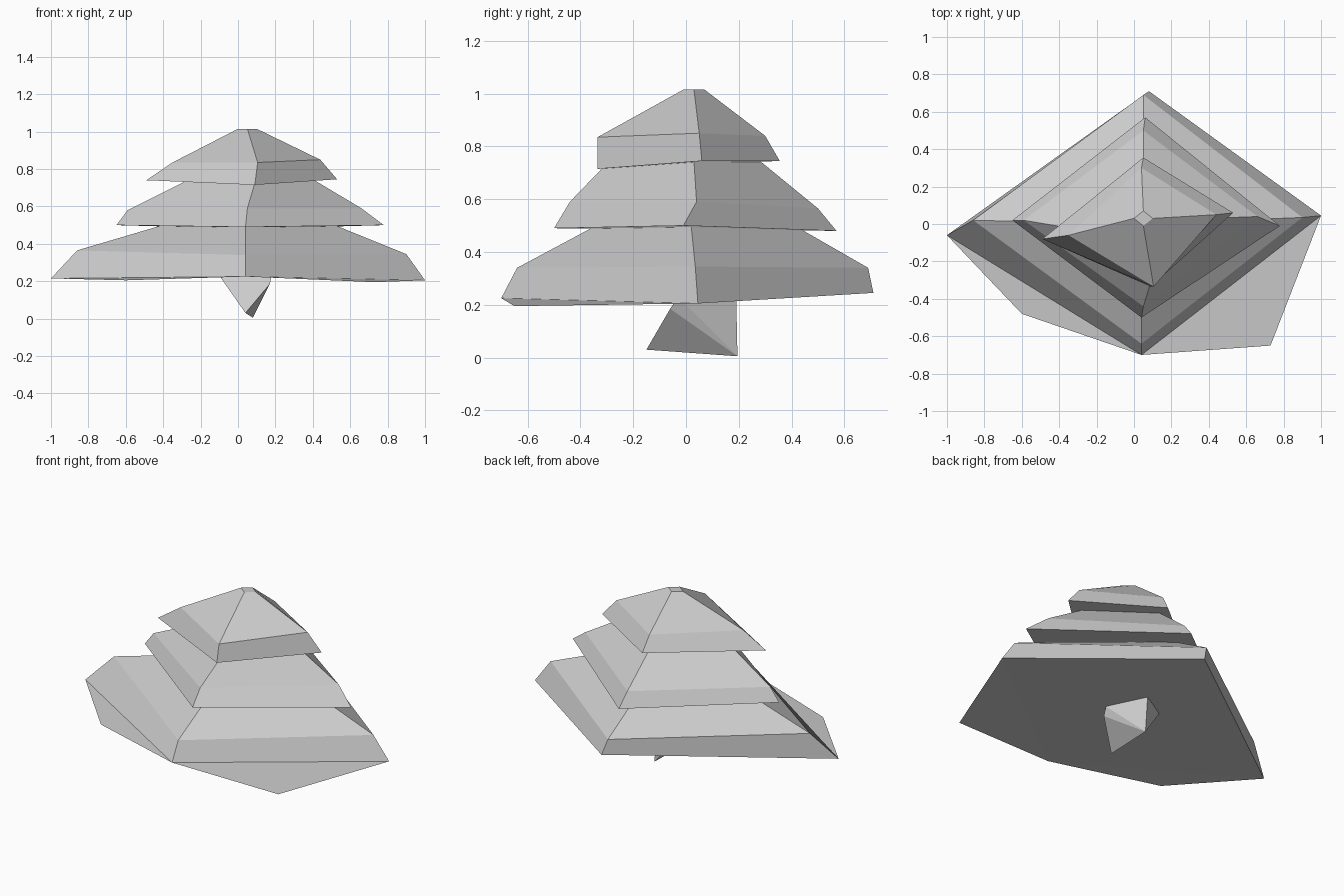
import bpy
import bmesh
from mathutils import Vector

default_cube = bpy.data.objects.get("Cube")
if default_cube:
    bpy.data.objects.remove(default_cube, do_unlink=True)

# One plain grey for the whole tree
grey = bpy.data.materials.new("plain_grey")
grey.use_nodes = True
colour = (0.6, 0.6, 0.6, 1)
grey.diffuse_color = colour
grey.node_tree.nodes["Principled BSDF"].inputs["Base Color"].default_value = colour


def finish(name, bm):
    """Turn the bmesh into a flat shaded object."""
    mesh = bpy.data.meshes.new(name)
    bm.to_mesh(mesh)
    bm.free()
    mesh.materials.append(grey)
    obj = bpy.data.objects.new(name, mesh)
    bpy.context.collection.objects.link(obj)
    return obj


def add_tier(name, rings):
    """Skin four-cornered rings (left, front, right, back as drawn), with caps."""
    bm = bmesh.new()
    loops = [[bm.verts.new(corner) for corner in ring] for ring in rings]
    for lower, upper in zip(loops, loops[1:]):
        for i in range(len(lower)):
            j = (i + 1) % len(lower)
            bm.faces.new((lower[i], lower[j], upper[j], upper[i]))
    bm.faces.new(list(reversed(loops[0])))
    bm.faces.new(loops[-1])
    bmesh.ops.recalc_face_normals(bm, faces=bm.faces)
    return finish(name, bm)


# Bottom tier: rim, shoulder, neck
rim = [(-1, -.06, .215), (.04, -.7, .225), (1, .045, .205), (.08, .71, .245)]
add_tier("lower_branches", [
    rim,
    [(-.86, .02, .365), (.04, -.64, .34), (.9, .035, .345), (.05, .69, .34)],
    [(-.42, .01, .495), (.04, -.35, .495), (.53, .02, .495), (.05, .42, .495)],
])

# Middle tier
add_tier("middle_branches", [
    [(-.65, .02, .5), (.04, -.5, .49), (.78, -.01, .5), (.06, .57, .48)],
    [(-.59, .02, .58), (.05, -.44, .59), (.66, .04, .59), (.05, .5, .565)],
    [(-.29, -.03, .73), (.09, -.31, .725), (.4, .03, .745), (.05, .28, .745)],
])

# Top tier, ending in a small blunt tip
add_tier("upper_branches", [
    [(-.49, -.08, .74), (.09, -.335, .715), (.53, .06, .745), (.05, .355, .745)],
    [(-.35, -.06, .835), (.105, -.335, .835), (.44, .05, .85), (.04, .3, .84)],
    [(0, .03, 1.015), (.05, -.01, 1.015), (.1, .03, 1.015), (.05, .07, 1.015)],
])

# Thin flaps that spread forward from under the bottom rim
left, front, right, back = (Vector(corner) for corner in rim)
for name, start, tip, end in (
    ("right_front_flap", left, (-.6, -.48, .205), front),
    ("left_front_flap", front, (.73, -.65, .195), right),
):
    bm = bmesh.new()
    bm.faces.new([bm.verts.new(corner) for corner in (start, tip, end)])
    finish(name, bm)

# Wedge shaped trunk, sunk into the bottom tier
bm = bmesh.new()
trunk_corners = [
    (.04, -.15, .03), (.08, .195, .005), (.17, -.06, .185), (.18, -.03, .23),
    (.06, .19, .24), (-.1, .1, .23), (-.1, -.02, .23),
]
for corner in trunk_corners:
    bm.verts.new(corner)
bmesh.ops.convex_hull(bm, input=bm.verts)
bmesh.ops.recalc_face_normals(bm, faces=bm.faces)
finish("trunk", bm)
